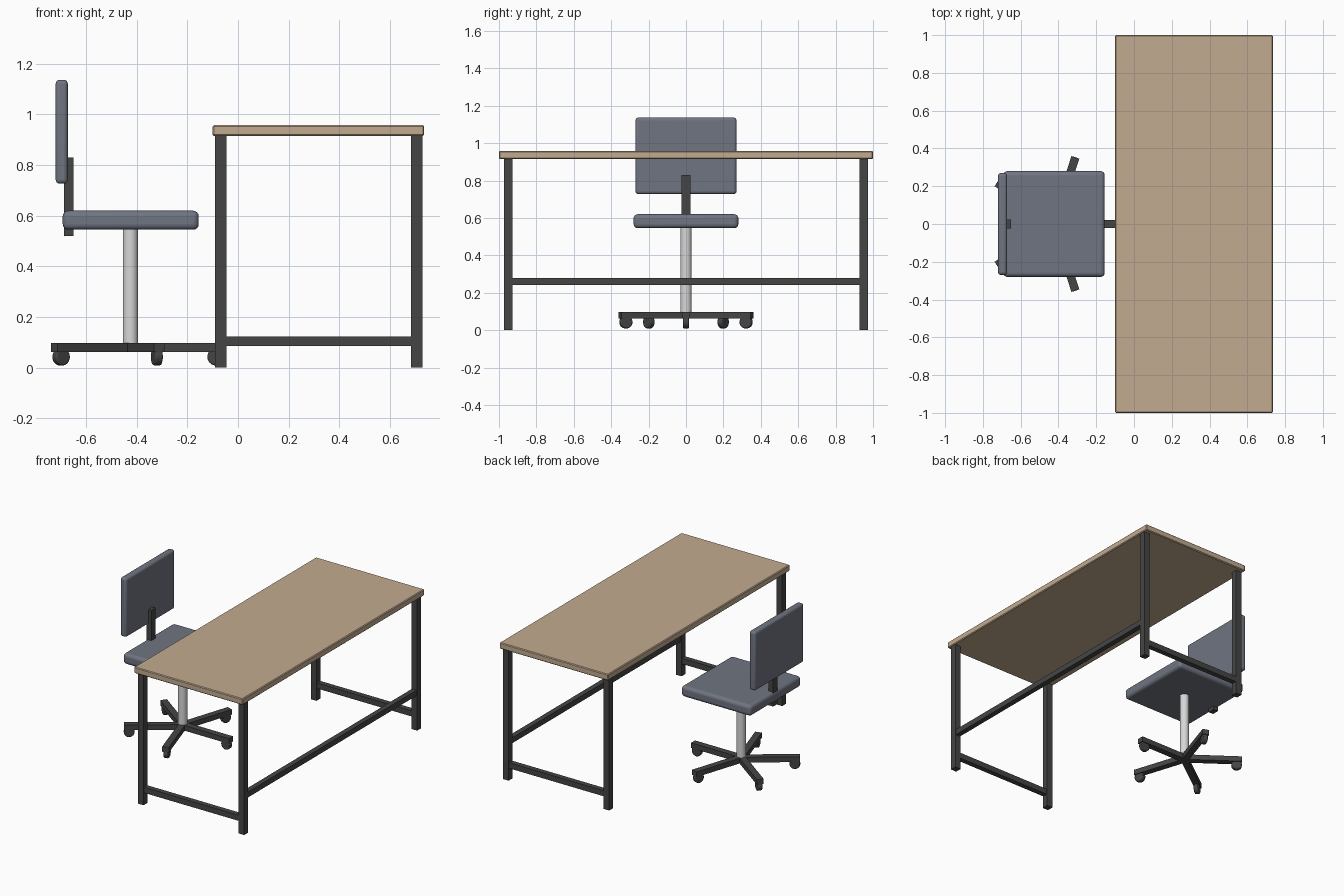
import bpy
from math import radians, cos, sin
from mathutils import Vector

cube = bpy.data.objects.get("Cube")
if cube:
    bpy.data.objects.remove(cube, do_unlink=True)


def material(name, r, g, b):
    m = bpy.data.materials.new(name)
    m.use_nodes = True
    m.diffuse_color = (r, g, b, 1)
    m.node_tree.nodes["Principled BSDF"].inputs["Base Color"].default_value = (r, g, b, 1)
    return m


WOOD = material("light wood", 0.54, 0.41, 0.28)
FRAME = material("dark frame", 0.06, 0.06, 0.06)
FABRIC = material("grey blue fabric", 0.16, 0.178, 0.22)
METAL = material("pale metal", 0.68, 0.68, 0.68)


def finish(name, mat, bevel, segments):
    ob = bpy.context.object
    ob.name = name
    ob.data.materials.append(mat)
    if bevel:
        mod = ob.modifiers.new("Soft edges", "BEVEL")
        mod.width = bevel
        mod.segments = segments
    return ob


def box(name, mat, x, y, z, bevel=0, segments=1, turn=0):
    """Box from its (min, max) range on each axis."""
    spans = (x, y, z)
    bpy.ops.mesh.primitive_cube_add(size=1)
    ob = bpy.context.object
    centre = Vector([(a + b) / 2 for a, b in spans])
    size = [b - a for a, b in spans]
    for v in ob.data.vertices:
        v.co = Vector([c * s for c, s in zip(v.co, size)])
    ob.location = centre
    ob.rotation_euler.z = turn
    finish(name, mat, bevel, segments)
    if segments > 1:
        bpy.ops.object.shade_smooth_by_angle(angle=radians(40))
    return ob


def cylinder(name, mat, radius, depth, location, rotation=(0, 0, 0), bevel=0):
    bpy.ops.mesh.primitive_cylinder_add(vertices=32, radius=radius, depth=depth,
                                        location=location, rotation=rotation)
    ob = finish(name, mat, bevel, 2)
    bpy.ops.object.shade_smooth_by_angle(angle=radians(40))
    return ob


# Desk: top, four legs, low end rails and one long rail
box("desk_top", WOOD, (-0.1, 0.735), (-1, 1), (0.915, 0.958), 0.005)
INNER, OUTER = (-0.09, -0.046), (0.684, 0.728)
for side, y in (("right", (-0.972, -0.928)), ("left", (0.928, 0.972))):
    box("inner_leg_" + side, FRAME, INNER, y, (0, 0.915))
    box("outer_leg_" + side, FRAME, OUTER, y, (0, 0.915))
    mid = sum(y) / 2
    box("end_rail_" + side, FRAME, (INNER[1], OUTER[0]), (mid - 0.018, mid + 0.018), (0.085, 0.124))
box("long_rail", FRAME, (0.688, 0.724), (-0.928, 0.928), (0.242, 0.28))

# Chair: cushions, back bracket and column
CX = -0.425
box("seat", FABRIC, (-0.692, -0.155), (-0.28, 0.28), (0.545, 0.62), 0.022, 4)
box("backrest", FABRIC, (-0.72, -0.672), (-0.27, 0.27), (0.727, 1.137), 0.016, 4)
box("back_bracket", FRAME, (-0.687, -0.65), (-0.024, 0.024), (0.52, 0.83))
cylinder("chair_column", METAL, 0.03, 0.46, (CX, 0, 0.32))

# Chair base: five arms, each with a caster near its tip
ARM, REACH = 0.371, 0.338
for i in range(5):
    a = radians(72 * i)
    arm = box("base_arm_%d" % (i + 1), FRAME, (0, ARM), (-0.022, 0.022), (0.062, 0.098), turn=a)
    arm.location = (CX + cos(a) * ARM / 2, sin(a) * ARM / 2, 0.08)
    cylinder("caster_%d" % (i + 1), FRAME, 0.034, 0.032,
             (CX + cos(a) * REACH, sin(a) * REACH, 0.043), (radians(90), 0, a), 0.006)
